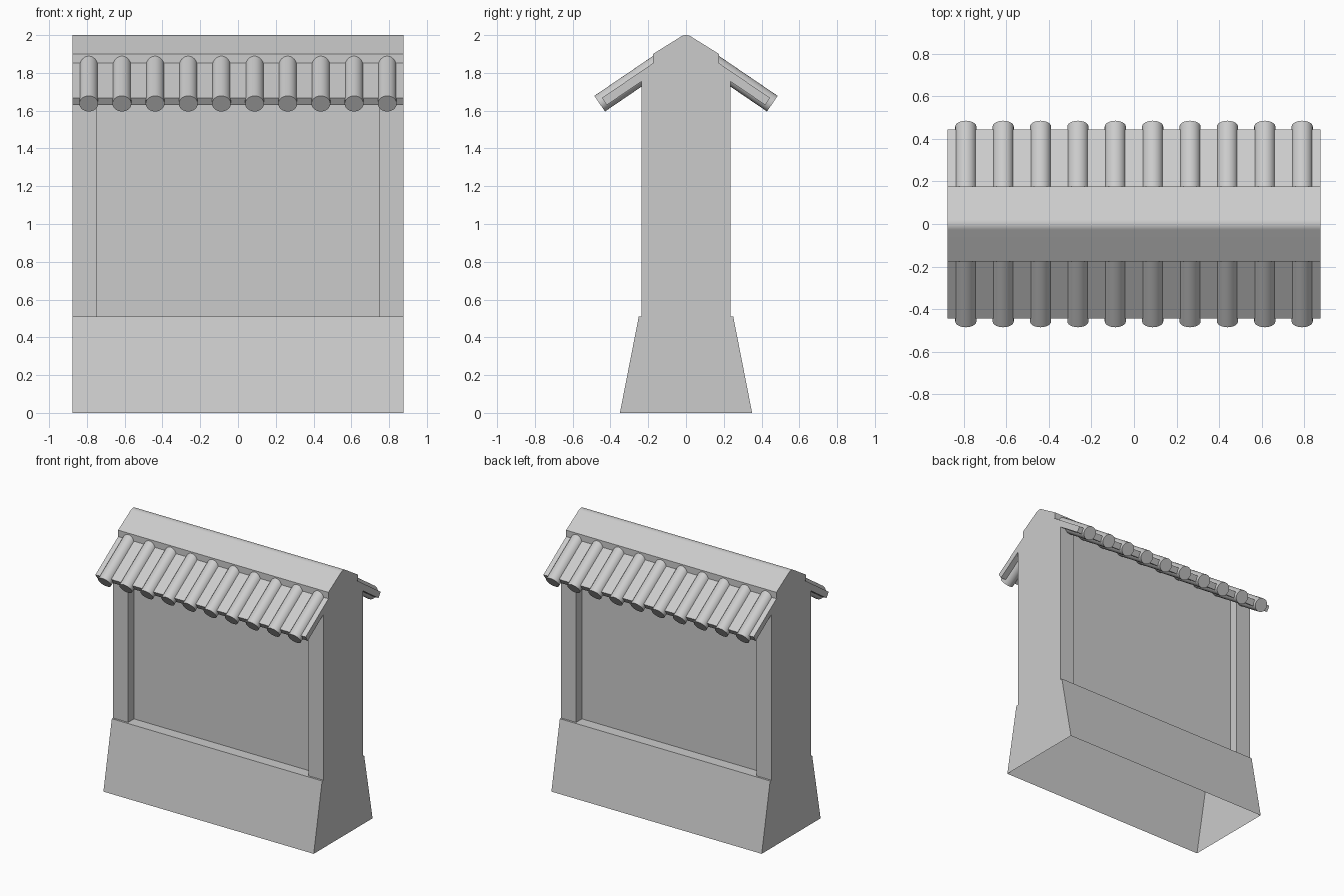
import bpy, bmesh, math
from mathutils import Matrix, Vector

cube = bpy.data.objects.get("Cube")
if cube:
    bpy.data.objects.remove(cube, do_unlink=True)

stone = bpy.data.materials.new("grey stone")
stone.use_nodes = True
grey = (0.6, 0.6, 0.6, 1)
stone.diffuse_color = grey
stone.node_tree.nodes["Principled BSDF"].inputs["Base Color"].default_value = grey

HALF = 0.875      # half length of the wall
PITCH = 0.68      # roof rise per unit of depth
EAVE = math.atan(PITCH)


def finish(name, bm, smooth=False):
    bmesh.ops.recalc_face_normals(bm, faces=bm.faces)
    mesh = bpy.data.meshes.new(name)
    bm.to_mesh(mesh)
    bm.free()
    mesh.materials.append(stone)
    obj = bpy.data.objects.new(name, mesh)
    bpy.context.collection.objects.link(obj)
    if smooth:
        bpy.ops.object.select_all(action="DESELECT")
        obj.select_set(True)
        bpy.context.view_layer.objects.active = obj
        bpy.ops.object.shade_smooth_by_angle(angle=math.radians(35))
    return obj


def extrude(name, profile, x0, x1, open_bottom=False, smooth=False):
    """Sweep a (y, z) outline along x."""
    bm = bmesh.new()
    a, b = [[bm.verts.new((x, y, z)) for y, z in profile] for x in (x0, x1)]
    bm.faces.new(a)
    bm.faces.new(b[::-1])
    n = len(profile)
    for i in range(n):
        j = (i + 1) % n
        if open_bottom and profile[i][1] == 0 == profile[j][1]:
            continue
        bm.faces.new((a[i], a[j], b[j], b[i]))
    return finish(name, bm, smooth)


def mirrored(half):
    """Close a right-hand outline, listed top to bottom, with its mirror."""
    return half + [(-y, z) for y, z in reversed(half) if y > 0]


def gable(depth, floor, apex=1.915):
    return mirrored([(0, apex), (depth, apex - PITCH * depth), (depth, floor)])


# Flared base, hollow underneath
extrude("base", mirrored([(0.25, 0.51), (0.35, 0)]), -HALF, HALF, open_bottom=True)

# Recessed wall between two end posts
extrude("wall_panel", gable(0.165, 0.51), -0.75, 0.75)
extrude("left_post", gable(0.235, 0.51), 0.75, HALF)
extrude("right_post", gable(0.235, 0.51), -HALF, -0.75)

# Pitched roof slab
top, under = 1.97, 1.915
upper = [(0.445, top - PITCH * 0.445), (0, top), (-0.445, top - PITCH * 0.445)]
lower = [(-0.42, under - PITCH * 0.42), (0, under), (0.42, under - PITCH * 0.42)]
extrude("roof_slab", upper + lower, -HALF, HALF)

# Ridge cap with a rounded crest
radius = 0.05
centre = 2.0 - radius
crest = [(radius * math.sin(EAVE * i / 5), centre + radius * math.cos(EAVE * i / 5))
         for i in range(6)]
edge = 0.175
right_side = crest + [(edge, 1.9), (edge, 1.852)]
left_side = [(-y, z) for y, z in reversed(right_side) if y > 0]
extrude("ridge_cap", right_side + [(0, 1.96)] + left_side, -HALF, HALF, smooth=True)

# Rows of round tiles down both slopes
length = 0.44
for label, side in (("front", -1), ("back", 1)):
    down = Vector((0, side * math.cos(EAVE), -math.sin(EAVE)))
    end = Vector((0, side * 0.457, 1.637))
    turn = down.to_track_quat("Z", "Y").to_matrix().to_4x4()
    bm = bmesh.new()
    for i in range(10):
        x = -0.79 + i * 1.58 / 9
        place = Matrix.Translation(end - down * length / 2 + Vector((x, 0, 0)))
        bmesh.ops.create_cone(bm, cap_ends=True, segments=24, radius1=0.05,
                              radius2=0.05, depth=length, matrix=place @ turn)
    finish(label + "_roof_tiles", bm, smooth=True)
